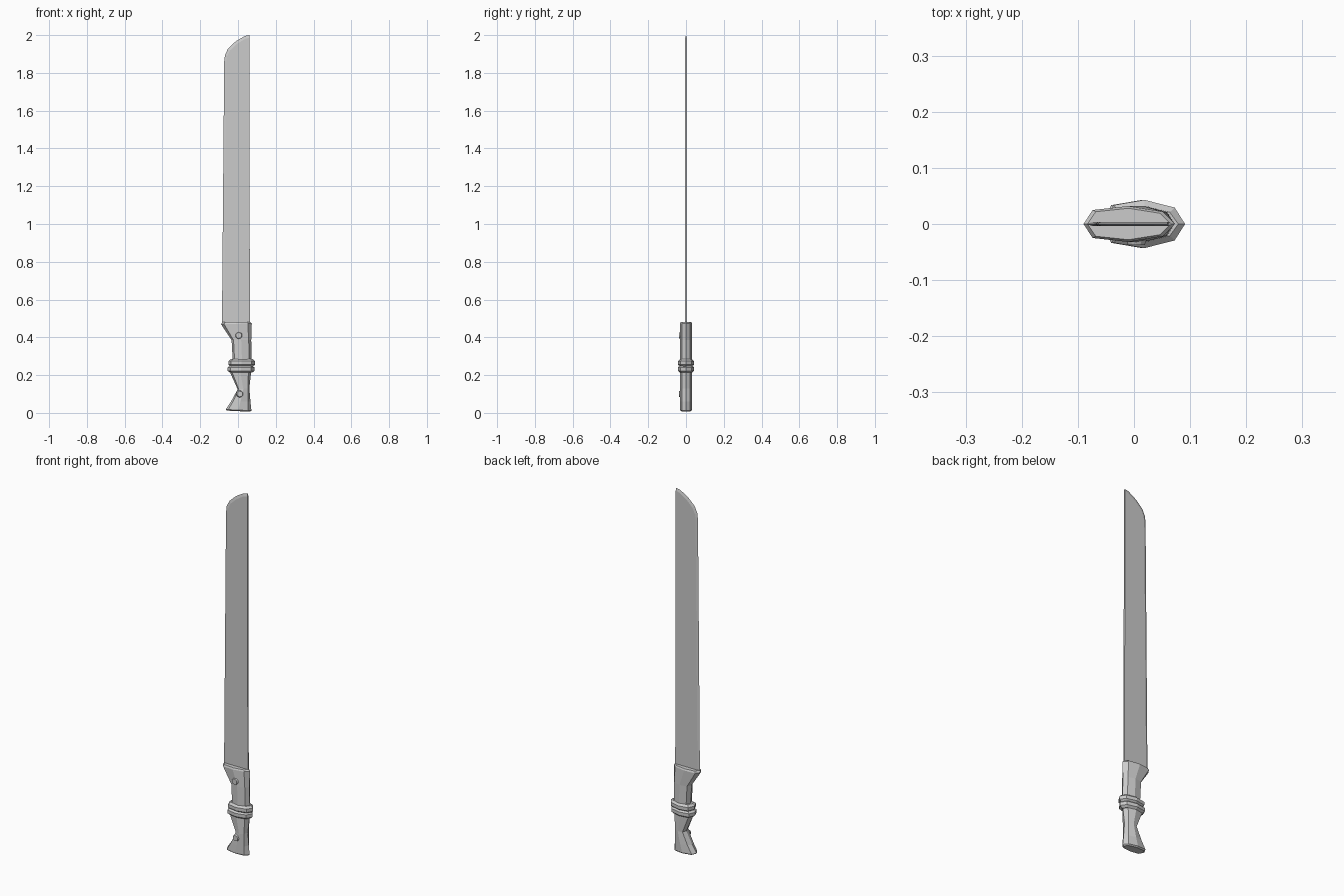
import bpy, bmesh, math
from mathutils import Matrix

if "Cube" in bpy.data.objects:
    bpy.data.objects.remove(bpy.data.objects["Cube"])


def finish(name, bm):
    bmesh.ops.recalc_face_normals(bm, faces=bm.faces)
    mesh = bpy.data.meshes.new(name)
    bm.to_mesh(mesh)
    bm.free()
    obj = bpy.data.objects.new(name, mesh)
    bpy.context.collection.objects.link(obj)
    return obj


def section(left, right, half_y):
    # eight-sided grip outline, pointed at front and back
    w = right - left
    upper = [(left + w * 0.10, 0.78), (left + w * 0.49, 1.0), (left + w * 0.87, 0.68)]
    pts = [(left, 0)] + [(x, y * half_y) for x, y in upper] + [(right, 0)]
    return pts + [(x, -y * half_y) for x, y in reversed(upper)]


def loft(name, rows):
    # rows: z at left, z at right, left x, right x, half depth
    bm = bmesh.new()
    rings = []
    for zl, zr, left, right, hy in rows:
        rings.append([bm.verts.new((x, y, zl + (zr - zl) * (x - left) / (right - left)))
                      for x, y in section(left, right, hy)])
    for a, b in zip(rings, rings[1:]):
        for i in range(8):
            j = (i + 1) % 8
            bm.faces.new((a[i], a[j], b[j], b[i]))
    bm.faces.new(rings[0][::-1])
    bm.faces.new(rings[-1])
    return finish(name, bm)


# Grip with flared ends
loft("grip", [
    (0.012, 0.006, -0.058, 0.064, 0.025),
    (0.018, 0.012, -0.065, 0.071, 0.032),
    (0.060, 0.060, -0.037, 0.066, 0.032),
    (0.125, 0.130, -0.002, 0.060, 0.032),
    (0.210, 0.210, -0.040, 0.069, 0.032),
    (0.280, 0.280, -0.028, 0.072, 0.032),
    (0.385, 0.385, -0.034, 0.070, 0.032),
    (0.470, 0.473, -0.090, 0.073, 0.032),
    (0.480, 0.480, -0.083, 0.066, 0.028),
])

# Two raised finger bands
for name, z, shift in (("upper_band", 0.265, 0.002), ("lower_band", 0.232, -0.002)):
    loft(name, [(z + dz, z + dz, -0.053 + shift + inset, 0.089 + shift - inset, 0.043 - inset)
                for dz, inset in ((-0.019, 0.012), (-0.009, 0), (0.009, 0), (0.019, 0.012))])

# Blade: flat body with a ground cutting edge and a square spine
edge = [(-0.085, 0.46), (-0.073, 1.86), (-0.069, 1.895), (-0.052, 1.93),
        (-0.012, 1.967), (0.035, 1.995), (0.060, 2.0)]
inner = [(-0.073, 0.46), (-0.061, 1.86), (-0.057, 1.888), (-0.043, 1.918),
         (-0.006, 1.953), (0.037, 1.980), (0.060, 1.986)]
base = (0.063, 0.46)
T = 0.004
bm = bmesh.new()
rim = [bm.verts.new((x, 0, z)) for x, z in edge]
sides = []
for s in (-T, T):
    face = [bm.verts.new((x, s, z)) for x, z in inner]
    spine = bm.verts.new((base[0], s, base[1]))
    bm.faces.new(face + [spine])
    for i in range(len(rim) - 1):
        bm.faces.new((rim[i], rim[i + 1], face[i + 1], face[i]))
    sides.append((face, spine))
(fa, sa), (fb, sb) = sides
bm.faces.new((sa, fa[-1], rim[-1], fb[-1], sb))
bm.faces.new((sa, sb, fb[0], rim[0], fa[0]))
finish("blade", bm)

# Rivets on the front face
for name, z, x in (("upper_rivet", 0.41, 0.004), ("lower_rivet", 0.10, 0.010)):
    bm = bmesh.new()
    place = Matrix.Translation((x, -0.031, z)) @ Matrix.Rotation(math.pi / 2, 4, 'X')
    bmesh.ops.create_cone(bm, cap_ends=True, segments=12, radius1=0.020,
                          radius2=0.015, depth=0.013, matrix=place)
    finish(name, bm)
